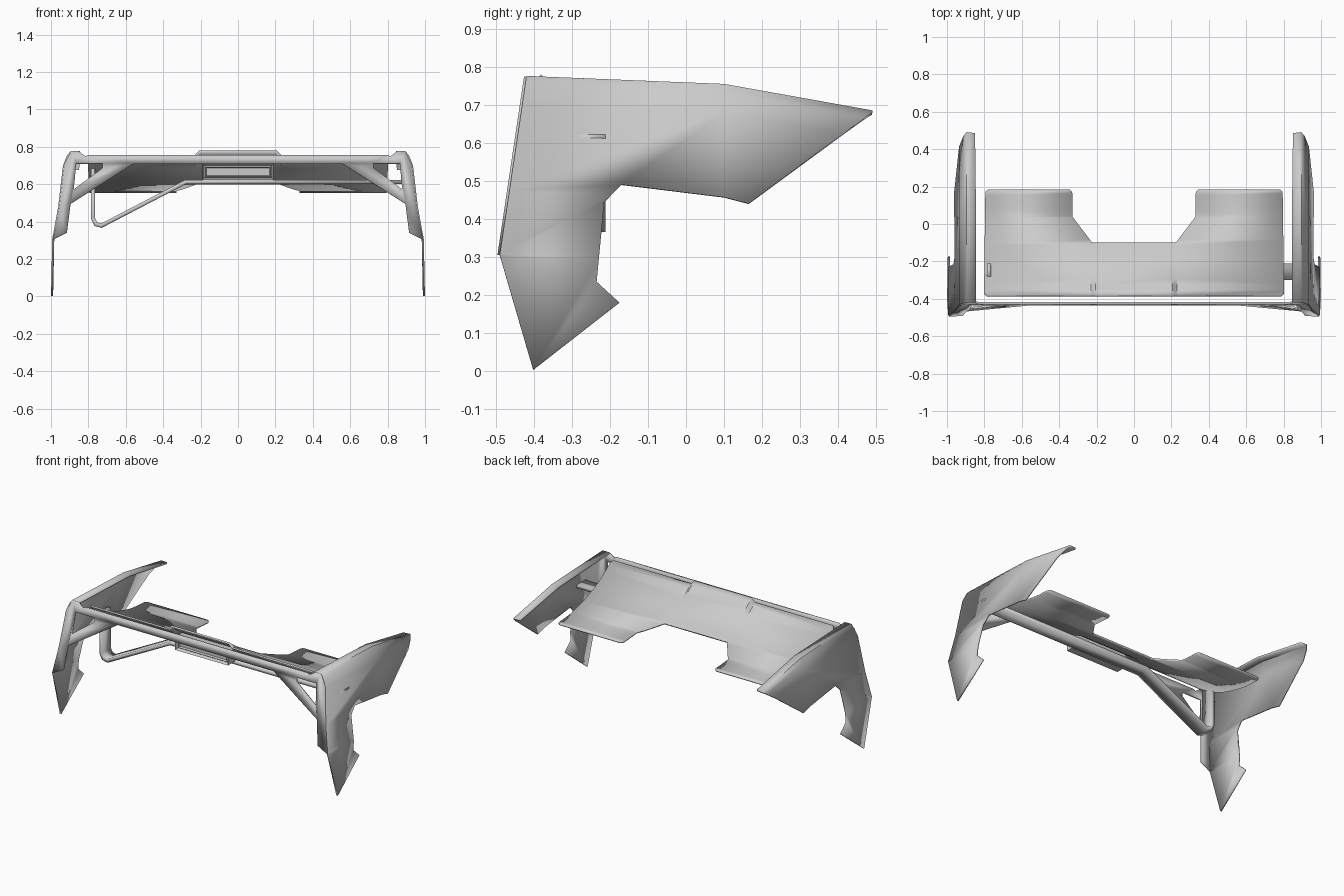
import bpy, bmesh
from math import radians, pi, cos, sin
from mathutils import Vector

if "Cube" in bpy.data.objects:
    bpy.data.objects.remove(bpy.data.objects["Cube"])


def lerp(table, t):
    """Piecewise-linear lookup."""
    if t <= table[0][0]:
        return table[0][1]
    for (a, fa), (b, fb) in zip(table, table[1:]):
        if t <= b:
            return fa + (fb - fa) * (t - a) / (b - a)
    return table[-1][1]


def smooth_lerp(table, t, r=0.05):
    return sum(lerp(table, t + r * k / 3) for k in range(-3, 4)) / 7


def make(name, bm, thick=0, mirror=False, angle=35):
    bmesh.ops.recalc_face_normals(bm, faces=bm.faces)
    me = bpy.data.meshes.new(name)
    bm.to_mesh(me)
    bm.free()
    ob = bpy.data.objects.new(name, me)
    bpy.context.collection.objects.link(ob)
    if mirror:
        m = ob.modifiers.new("mirror", 'MIRROR')
        m.use_clip = True
    if thick:
        s = ob.modifiers.new("thickness", 'SOLIDIFY')
        s.thickness, s.offset, s.use_even_offset = thick, 0, True
    bpy.ops.object.select_all(action='DESELECT')
    bpy.context.view_layer.objects.active = ob
    ob.select_set(True)
    bpy.ops.object.shade_smooth_by_angle(angle=radians(angle))
    return ob


def sheet(points, cuts_u, cuts_v, place):
    """Flat outline, sliced along u and v, then bent by place(u, v)."""
    bm = bmesh.new()
    bm.faces.new([bm.verts.new((u, v, 0)) for u, v in points])
    for axis, cuts in ((0, cuts_u), (1, cuts_v)):
        for c in cuts:
            co, no = Vector((0, 0, 0)), Vector((0, 0, 0))
            co[axis], no[axis] = c, 1
            bmesh.ops.bisect_plane(bm, geom=bm.verts[:] + bm.edges[:] + bm.faces[:],
                                   dist=1e-5, plane_co=co, plane_no=no)
    for v in bm.verts:
        v.co = place(v.co.x, v.co.y)
    return bm


# Side fenders: side outline unrolled as (y, depth below the roof line)
ROOF = [(-.50, .775), (-.42, .771), (.10, .75), (.49, .68)]
BULGE = [(-.05, .845), (0, .893), (.02, .909), (.07, .93), (.30, .957),
         (.47, .988), (.77, .994)]
side = [(.49, .685), (.165, .44), (-.17, .49), (-.215, .445), (-.235, .235),
        (-.175, .18), (-.402, .003), (-.49, .305), (-.43, .705)]
fender = [(-.42, 0), (-.42, -.05), (.10, -.05), (.485, -.045)]
fender += [(y, max(0, lerp(ROOF, y) - z)) for y, z in side]
bm = sheet(fender, [.10], [0, .02, .07, .30, .47],
           lambda y, d: (lerp(BULGE, d), y, lerp(ROOF, y) - max(d, 0)))
make("side_fender", bm, .011, True)

# Front frame: crossbar with braced corners and triangular windows
outer = [(0, .756), (.80, .756), (.815, .748), (.85, .774), (.893, .774), (.93, .703),
         (.957, .473), (.988, .305), (.915, .34), (.895, .495), (.56, .708), (0, .708)]
window = [(.865, .71), (.725, .71), (.725, .685), (.878, .572)]
bm = bmesh.new()
for loop in (outer, window):
    vs = [bm.verts.new((x, -.42 - .149 * (.775 - z), z)) for x, z in loop]
    for i in range(len(vs)):
        bm.edges.new((vs[i - 1], vs[i]))
bmesh.ops.triangle_fill(bm, use_beauty=True, use_dissolve=True,
                        edges=bm.edges[:], normal=(0, -1, 0))
bm.faces.ensure_lookup_table()
# drop the edge faces would share on the mirror plane
make("front_frame", bm, .012, True)

# Swept hood: two rear wings and a raised middle
CURVE = [(-.385, .752), (-.30, .688), (-.20, .637), (-.10, .601), (.04, .565), (.19, .557)]


def rounded(cx, cy, r, start):
    return [(cx + r * cos(start + k * pi / 6), cy + r * sin(start + k * pi / 6))
            for k in (0, 1, 2, 3)]


half = ([(.225, -.10), (.33, .04)] + rounded(.35, .165, .02, pi / 2)[::-1]
        + rounded(.775, .165, .02, 0)[::-1] + [(.802, -.37), (.788, -.385)])
half[2:6] = [(.33, .165), (.333, .175), (.34, .182), (.35, .185)]
outline = half + [(-x, y) for x, y in reversed(half)]


def hood_point(x, y):
    lift = .024 * max(0, min(1, (-.20 - y) / .12)) if abs(x) < .21 else 0
    base = lerp(CURVE, y) if y < -.33 else smooth_lerp(CURVE, y)
    return (x, y, base + lift)


make("hood_panel", sheet(outline, [-.228, -.205, .205, .228],
                         [-.385 + .03 * k for k in range(1, 19)], hood_point), .01)

# Light box under the hood with a stepped recess
bm = bmesh.new()
bmesh.ops.create_cube(bm, size=1)
for v in bm.verts:
    v.co = (v.co.x * .38, -.338 + v.co.y * .075, .666 + v.co.z * .085)
front = min(bm.faces, key=lambda f: f.calc_center_median().y)
for inset, depth in ((.012, -.02), (.012, .012), (.007, -.012)):
    bmesh.ops.inset_region(bm, faces=[front], thickness=inset, depth=0)
    for v in front.verts:
        v.co.y -= depth
make("light_box", bm)

# Flat strap: runs under the hood and loops down on one side only
path = [(.945, .612), (-.28, .612), (-.73, .378), (-.76, .386), (-.776, .418), (-.776, .685)]
bm = bmesh.new()
rows = [[bm.verts.new((x, y, z)) for y in (-.30, -.212)] for x, z in path]
for a, b in zip(rows, rows[1:]):
    bm.faces.new((a[0], a[1], b[1], b[0]))
make("support_strap", bm, .022)
